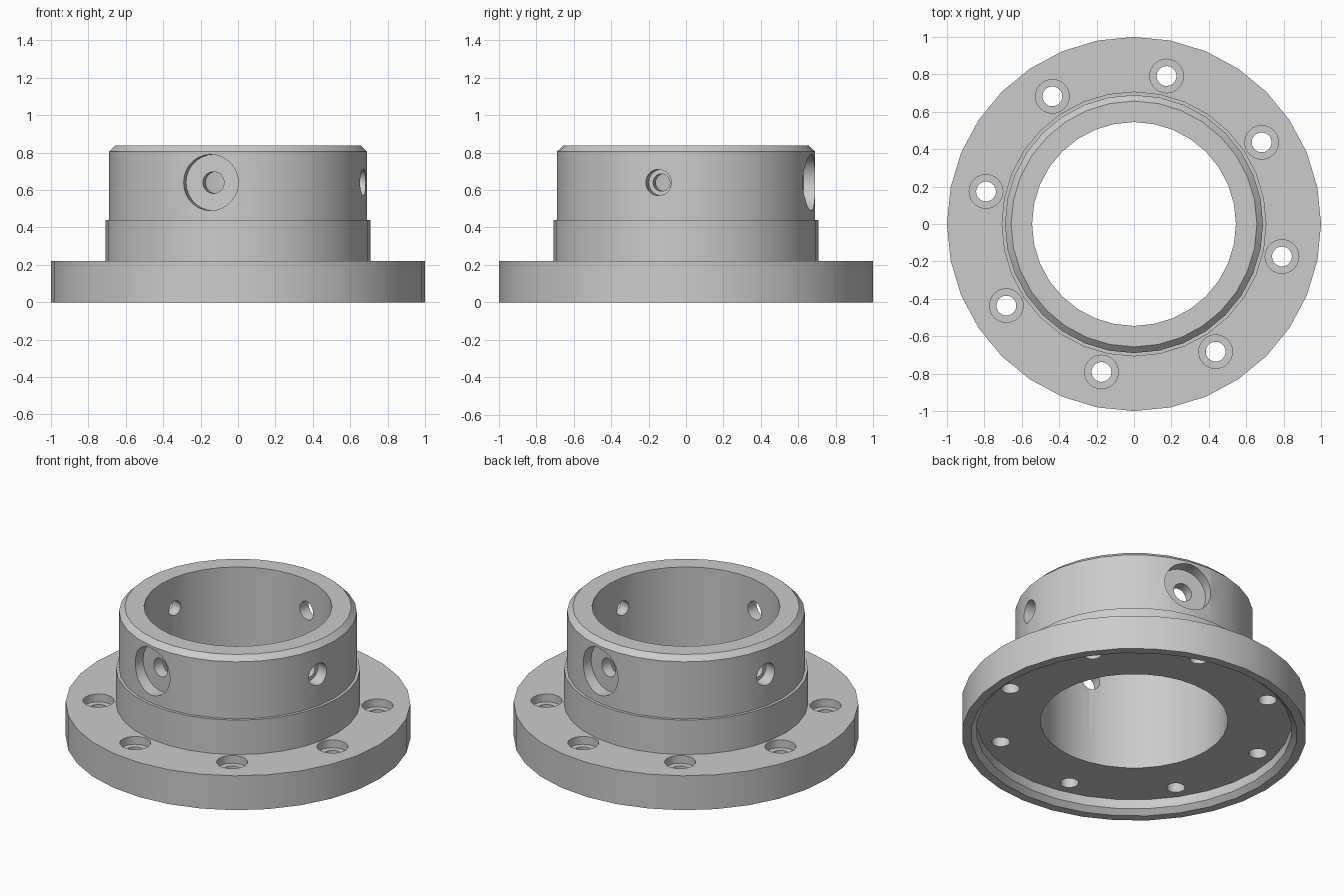
import bpy
import bmesh
from math import pi, radians, cos, sin
from mathutils import Matrix

cube = bpy.data.objects.get("Cube")
if cube:
    bpy.data.objects.remove(cube, do_unlink=True)

grey = bpy.data.materials.new("machined grey")
grey.use_nodes = True
colour = (0.6, 0.6, 0.6, 1)
grey.diffuse_color = colour
grey.node_tree.nodes["Principled BSDF"].inputs["Base Color"].default_value = colour


def lathe(name, profile, steps):
    """Revolve a closed (radius, height) loop around z."""
    bm = bmesh.new()
    verts = [bm.verts.new((r, 0, z)) for r, z in profile]
    edges = [bm.edges.new((verts[i - 1], verts[i])) for i in range(len(verts))]
    bmesh.ops.spin(bm, geom=verts + edges, cent=(0, 0, 0), axis=(0, 0, 1),
                   angle=2 * pi, steps=steps, use_merge=True)
    bmesh.ops.remove_doubles(bm, verts=bm.verts, dist=1e-5)
    bmesh.ops.dissolve_degenerate(bm, edges=bm.edges, dist=1e-5)
    loose = [e for e in bm.edges if len(e.link_faces) != 2]
    bmesh.ops.delete(bm, geom=loose, context='EDGES')
    bmesh.ops.recalc_face_normals(bm, faces=bm.faces)
    mesh = bpy.data.meshes.new(name)
    bm.to_mesh(mesh)
    bm.free()
    mesh.materials.append(grey)
    obj = bpy.data.objects.new(name, mesh)
    bpy.context.collection.objects.link(obj)
    return obj


def stepped_hole(name, wide, narrow, bottom, shelf, top):
    """Cutter with a wide upper bore and a narrow through bore."""
    bm = bmesh.new()
    n = 28
    rings = []
    for r, z in ((narrow, bottom), (narrow, shelf), (wide, shelf), (wide, top)):
        rings.append([bm.verts.new((r * cos(2 * pi * i / n), r * sin(2 * pi * i / n), z))
                      for i in range(n)])
    for low, high in zip(rings, rings[1:]):
        for i in range(n):
            bm.faces.new((low[i - 1], low[i], high[i], high[i - 1]))
    bm.faces.new(rings[0])
    bm.faces.new(rings[-1])
    bmesh.ops.recalc_face_normals(bm, faces=bm.faces)
    mesh = bpy.data.meshes.new(name)
    bm.to_mesh(mesh)
    bm.free()
    mesh.materials.append(grey)
    obj = bpy.data.objects.new(name, mesh)
    obj.hide_render = True
    bpy.context.collection.objects.link(obj)
    return obj


# Flange, stepped collar and recessed underside in one turned profile
hub = lathe("flanged_hub", [
    (0.545, 0.09), (0.915, 0.09), (0.915, 0.03), (0.947, 0), (1, 0), (1, 0.22),
    (0.708, 0.22), (0.708, 0.44), (0.69, 0.44), (0.69, 0.805), (0.657, 0.837),
    (0.545, 0.837)], 32)

turn = radians(-12.4)
cutters = []

# Eight counterbored bolt holes
for k in range(8):
    c = stepped_hole("bolt_hole", 0.09, 0.053, -0.1, 0.17, 0.3)
    c.matrix_world = Matrix.Rotation(turn + k * pi / 4, 4, 'Z') @ Matrix.Translation((0.81, 0, 0))
    cutters.append(c)

# Four radial holes, alternating small and large
for k in range(4):
    wide, narrow = ((0.07, 0.046), (0.15, 0.058))[k % 2]
    c = stepped_hole("radial_hole", wide, narrow, 0.4, 0.61, 0.9)
    c.matrix_world = (Matrix.Rotation(turn + k * pi / 2, 4, 'Z')
                      @ Matrix.Translation((0, 0, 0.64)) @ Matrix.Rotation(pi / 2, 4, 'Y'))
    cutters.append(c)

bpy.context.view_layer.objects.active = hub
for c in cutters:
    mod = hub.modifiers.new("drill", 'BOOLEAN')
    mod.operation = 'DIFFERENCE'
    mod.solver = 'EXACT'
    mod.object = c
    bpy.context.view_layer.update()
    bpy.ops.object.modifier_apply(modifier=mod.name)
    bpy.data.objects.remove(c, do_unlink=True)

for o in bpy.context.selected_objects:
    o.select_set(False)
hub.select_set(True)
bpy.ops.object.shade_smooth_by_angle(angle=radians(30))
